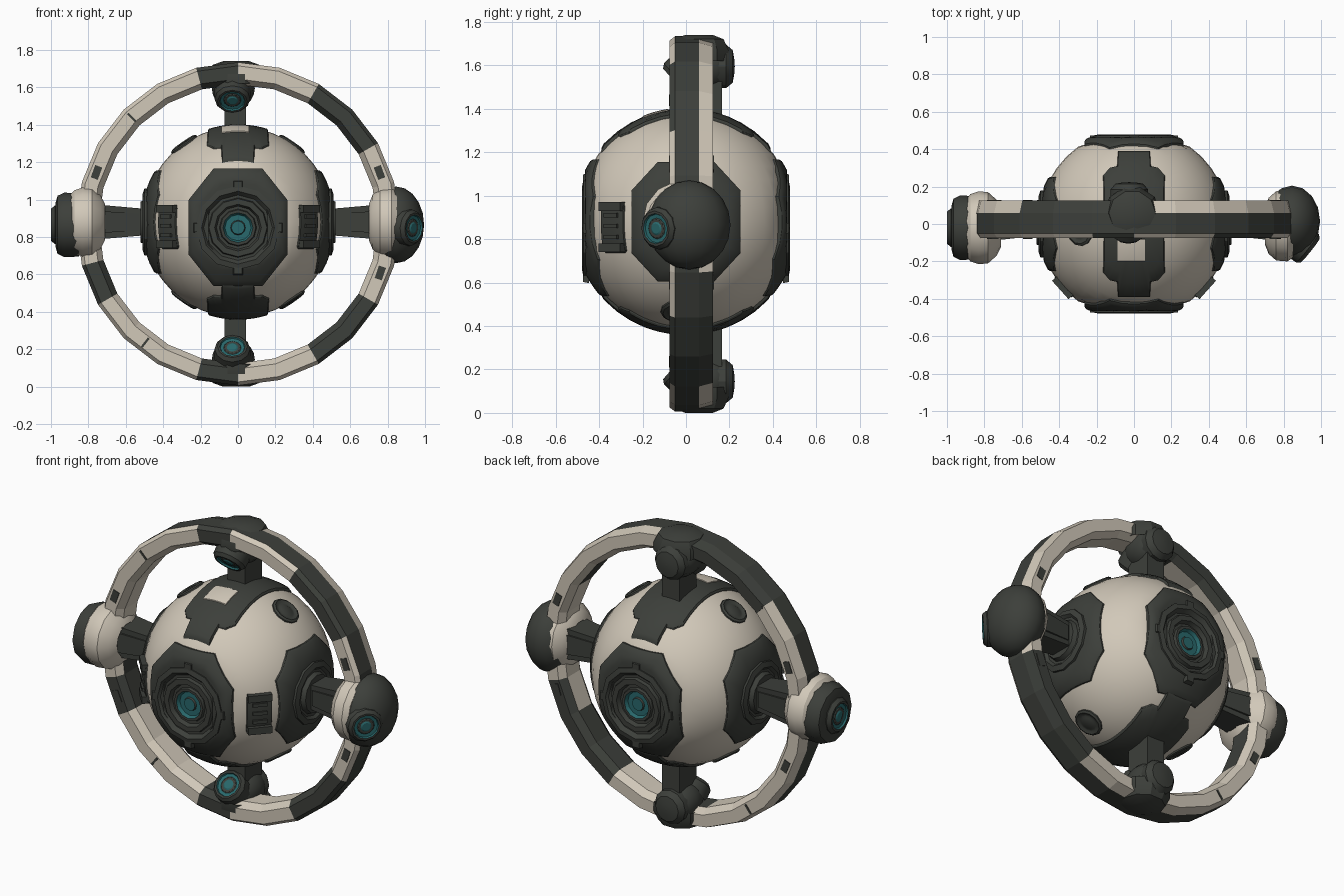
import bpy, bmesh, math
from mathutils import Vector, Matrix

if "Cube" in bpy.data.objects:
    bpy.data.objects.remove(bpy.data.objects["Cube"])

C = Vector((0, 0, 0.88))      # centre of the body
R = 0.51


def material(name, rgb):
    m = bpy.data.materials.new(name)
    m.diffuse_color = (*rgb, 1)
    m.use_nodes = True
    m.node_tree.nodes["Principled BSDF"].inputs["Base Color"].default_value = m.diffuse_color
    return m


MATS = [material("warm_white", (0.64, 0.58, 0.485)),
        material("dark_grey", (0.046, 0.050, 0.043)),
        material("teal", (0.022, 0.14, 0.15))]
WHITE, DARK, TEAL = 0, 1, 2


def frame(loc, d):
    """Local Z along d, local Y as upright as possible."""
    z = Vector(d).normalized()
    up = Vector((0, 1, 0)) if abs(z.z) > 0.95 else Vector((0, 0, 1))
    x = up.cross(z).normalized()
    y = z.cross(x)
    return Matrix.Translation(loc) @ Matrix((x, y, z)).transposed().to_4x4()


def finish(name, bm, smooth=30):
    me = bpy.data.meshes.new(name)
    bm.to_mesh(me)
    bm.free()
    for m in MATS:
        me.materials.append(m)
    ob = bpy.data.objects.new(name, me)
    bpy.context.collection.objects.link(ob)
    if smooth:
        bpy.ops.object.select_all(action='DESELECT')
        ob.select_set(True)
        bpy.context.view_layer.objects.active = ob
        bpy.ops.object.shade_smooth_by_angle(angle=math.radians(smooth))
    return ob


def loft(name, rings, mat, M, closed=False, cap=True, smooth=30):
    """Skin equal rings of points; mat(k, i) gives the colour of each face."""
    bm = bmesh.new()
    vs = [[bm.verts.new(M @ Vector(p)) for p in r] for r in rings]
    n = len(vs[0])
    for k in range(len(vs) if closed else len(vs) - 1):
        a, b = vs[k], vs[(k + 1) % len(vs)]
        for i in range(n):
            j = (i + 1) % n
            bm.faces.new((a[i], a[j], b[j], b[i])).material_index = mat(k, i)
    if cap and not closed:
        bm.faces.new(vs[-1]).material_index = mat(len(vs) - 1, 0)
    return finish(name, bm, smooth)


def lathe(name, prof, loc, d, mat=DARK, n=16, sx=1, sy=1, turn=0.0, closed=False, smooth=30):
    f = mat if callable(mat) else (lambda k, i: mat)
    rings = [[(r * sx * math.cos(turn + math.tau * i / n),
               r * sy * math.sin(turn + math.tau * i / n), h) for i in range(n)] for r, h in prof]
    return loft(name, rings, f, frame(loc, d), closed, True, smooth)


def block(name, loc, d, x, y, z, mat=DARK, taper=1.0):
    s = math.sqrt(2)
    lathe(name, [(0.01, -z), (s, -z), (s * taper, z)], loc, d, mat, 4, x, y, math.pi / 4, smooth=0)


def panel(name, outline, d, mat=DARK, rad=0.522, flat=9, inner=0.02, loc=C):
    """Plate that hugs the round body, cut to an outline."""
    pts = [Vector(p) for p in outline]
    pts = [a.lerp(b, t / 4) for a, b in zip(pts, pts[1:] + pts[:1]) for t in range(4)]
    mid = sum(pts, Vector((0, 0))) / len(pts)

    def ring(f, r, lim):
        q = [mid + (p - mid) * f for p in pts]
        return [(p.x, p.y, min(lim, math.sqrt(max(r * r - p.length_squared, 0.01)))) for p in q]
    rings = [ring(1, rad - 0.05, flat - 0.03), ring(1, rad - 0.006, flat), ring(0.97, rad, flat)]
    rings += [ring(0.97 + (inner - 0.97) * k / 6, rad, flat) for k in range(1, 7)]
    loft(name, rings, lambda k, i: mat, frame(loc, d), cap=inner < 0.1)


def octagon(w, h, cx, cy, dy=0.0):
    return [(x, y + dy) for x, y in
            [(w, -h + cy), (w, h - cy), (w - cx, h), (-w + cx, h),
             (-w, h - cy), (-w, -h + cy), (-w + cx, -h), (w - cx, -h)]]


def ellipsoid(name, loc, size, mat=DARK):
    bm = bmesh.new()
    M = Matrix.Translation(loc) @ Matrix.Diagonal((*size, 1))
    bmesh.ops.create_uvsphere(bm, u_segments=16, v_segments=10, radius=1, matrix=M)
    for f in bm.faces:
        f.material_index = mat
    return finish(name, bm)


def eye(name, loc, d, r):
    """Small stepped lens with a teal ring and pupil."""
    prof = [(r * a, r * b) for a, b in [(1.3, -.8), (1.25, .15), (1.05, .4), (.9, .4), (.85, .28),
                                        (.62, .25), (.55, .3), (.4, .3), (.3, .36)]]
    lathe(name, prof, loc, d, lambda k, i: TEAL if k in (3, 4, 7, 8) else DARK, 12)


# body: sphere flattened at front, back and sides
bm = bmesh.new()
bmesh.ops.create_uvsphere(bm, u_segments=40, v_segments=24, radius=R)
for v in bm.verts:
    v.co.y = max(-0.435, min(0.435, v.co.y))
    v.co.x = max(-0.478, min(0.478, v.co.x))
    v.co += C
finish("body", bm)

# front and back lens assemblies
for side, nm in ((-1, "front"), (1, "back")):
    d = (0, side, 0)
    lc = C + Vector((0, 0, -0.03))
    panel(nm + "_lens_panel", octagon(0.265, 0.315, 0.135, 0.17, -0.028), d, flat=0.465, inner=0.6)
    prof = [(.225, .43), (.225, .472), (.195, .478), (.175, .455), (.16, .455), (.155, .475),
            (.125, .475), (.115, .45), (.10, .45), (.095, .465), (.08, .465), (.07, .445),
            (.04, .445), (.035, .455)]
    lathe(nm + "_lens", prof, lc, d, lambda k, i: TEAL if k in (10, 11, 13) else DARK, 12)
    # raised clamps around the lens rim
    for k in range(4):
        a = math.pi / 2 * k
        block(nm + "_lens_clamp", lc + Vector((0.212 * math.cos(a), side * 0.46, 0.225 * math.sin(a))),
              d, 0.028, 0.028, 0.014, taper=0.8)

# side sockets and horizontal struts
for s, nm in ((1, "right"), (-1, "left")):
    d = (s, 0, 0)
    panel(nm + "_socket_panel", octagon(0.25, 0.275, 0.12, 0.13), d, flat=0.488)
    lathe(nm + "_socket", [(.18, .46), (.18, .50), (.15, .51), (.135, .495), (.12, .495), (.11, .52)],
          C, d, n=12)
    block(nm + "_strut", C + Vector((s * 0.63, 0.01, 0)), d, 0.065, 0.07, 0.14, taper=1.35)
    block(nm + "_strut_plate", C + Vector((s * 0.63, 0.01, 0)), d, 0.074, 0.045, 0.10, taper=1.3)

# top and bottom panels, vertical struts, hubs on the ring
half = [(.16, 0), (.165, .26), (.13, .30), (.09, .31), (.085, .39)]
cross = half + [(-x, y) for x, y in half[::-1]] + [(-x, -y) for x, y in half[1:]] + \
        [(x, -y) for x, y in half[:0:-1]]
for s, nm in ((1, "top"), (-1, "bottom")):
    d = (0, 0, s)
    panel(nm + "_panel", cross, d)
    block(nm + "_strut", C + Vector((-0.015, 0.085, s * 0.62)), d, 0.058, 0.08, 0.14)
    z = 0.87 + s * 0.725
    ellipsoid(nm + "_hub", (-0.025, 0.085, z), (0.115, 0.14, 0.11))
    lathe(nm + "_hub_back", [(.10, 0), (.10, .06), (.075, .09), (.03, .098)],
          (-0.025, 0.125, z), (0, 1, 0), n=12)
    lathe(nm + "_hub_cap", [(.15, -.08), (.15, -.03), (.125, .02), (.07, .04)],
          (-0.01, 0.06, 0.87 + s * 0.83), d, n=10, sy=0.95)
    eye(nm + "_eye", (-0.03, -0.03, 0.87 + s * 0.675), (0, -0.75, -s * 0.66), 0.076)
panel("top_hatch", [(.06, -.2), (.06, -.08), (-.09, -.08), (-.09, -.2)], (0, 0, 1), WHITE, rad=0.526)

# front vents
for s, nm in ((1, "right"), (-1, "left")):
    d = Vector((s * 0.745, -0.667, 0))
    c = C + Vector((0, 0, -0.03)) + d * 0.507
    panel(nm + "_vent", octagon(.07, .115, .012, .012, -.03), d, rad=0.517)
    block(nm + "_vent_top", c + Vector((0, 0, .10)), d, .066, .02, .022)
    block(nm + "_vent_base", c - Vector((0, 0, .09)), d, .066, .02, .022)
    for k in (-1, 0, 1):
        block(nm + "_vent_slat", c + Vector((0, 0, .01 + k * .05)), d, .04, .01, .018)

# four round ports between the struts
for sx in (1, -1):
    for sz in (1, -1):
        lathe("round_port", [(.082, .48), (.082, .511), (.07, .518), (.055, .511), (.045, .511), (.035, .516)],
              C, (sx * 0.57, sx * sz * 0.07, sz * 0.82), n=12)

# outer ring: dark rim, light edges, separate dark segments front and rear
DARK_FRONT = {2, 3, 6, 13, 17, 20, 21}
DARK_REAR = {6, 7, 8, 20, 21, 22}
DARK_INNER = {2, 6, 12, 13, 17, 20, 21}


def ring_colour(k, i):
    if k == 0:
        return DARK
    dark = DARK_FRONT if k < 4 else DARK_INNER if k == 4 else DARK_REAR
    return DARK if i in dark else WHITE


RC = Vector((0, 0.025, 0.87))
ring_prof = [(.864, -.035), (.864, .075), (.845, .1), (.775, .1), (.745, .06),
             (.745, -.06), (.775, -.1), (.845, -.1)]
lathe("outer_ring", ring_prof, RC, (0, -1, 0), ring_colour, 24, closed=True, smooth=0)

# dark seams and slots on the ring
for a in (20, 135, 160, 203, 232, 341):
    t = math.radians(a)
    r = Vector((math.cos(t), 0, math.sin(t)))
    slim = a in (135, 232)
    block("ring_slot", RC + r * 0.805, r, 0.104, 0.006 if slim else 0.035, 0.03 if slim else 0.02)

# left hub: light collar, dark drum with lens
lathe("left_collar", [(.10, .71), (.15, .735), (.19, .78), (.195, .83), (.18, .875), (.15, .90)],
      (0, -0.02, 0.88), (-1, 0, 0), WHITE, 14, sy=0.97)
lathe("left_drum", [(.17, .85), (.172, .93), (.155, .965), (.12, .975)],
      (0, -0.02, 0.865), (-1, 0, 0), DARK, 12)
eye("left_eye", (-0.967, -0.02, 0.865), (-1, 0, 0), 0.082)

# right hub: light collar, dark ball with lens
lathe("right_collar", [(.10, .70), (.15, .72), (.185, .76), (.19, .82), (.17, .85)],
      (0, -0.01, 0.88), (1, 0, 0), WHITE, 14)
ellipsoid("right_ball", (0.845, 0.015, 0.865), (0.15, 0.19, 0.205))
eye("right_eye", (0.918, -0.122, 0.85), (0.78, -0.62, -0.06), 0.078)
